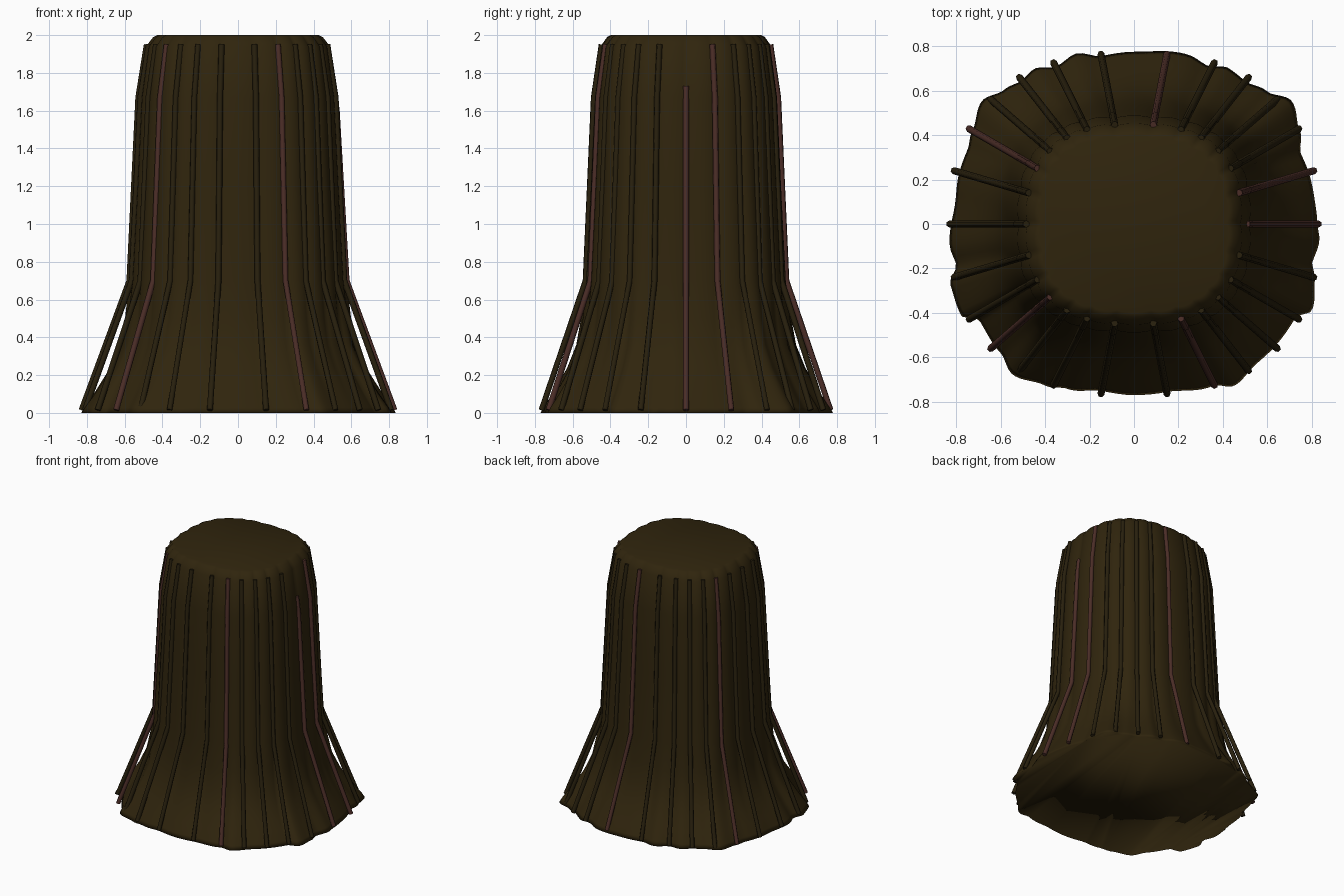
import bpy, bmesh, math

cube = bpy.data.objects.get("Cube")
if cube:
    bpy.data.objects.remove(cube, do_unlink=True)


def material(name, rgb):
    m = bpy.data.materials.new(name)
    m.use_nodes = True
    m.diffuse_color = (*rgb, 1)
    bsdf = m.node_tree.nodes["Principled BSDF"]
    bsdf.inputs["Base Color"].default_value = (*rgb, 1)
    bsdf.inputs["Roughness"].default_value = 0.9
    return m


bark = material("olive_brown_bark", (0.029, 0.018, 0.004))
dark = material("dark_brown_rib", (0.021, 0.014, 0.004))
red = material("reddish_brown_rib", (0.07, 0.026, 0.02))

# Rib directions: one quarter, mirrored all the way round
quarter = [16.5, 30, 41, 52, 63.5, 79]
half = [0] + quarter + [180 - a for a in reversed(quarter)]
angles = half + [a + 180 for a in half]
HALF_X, HALF_Y = 0.83, 0.77

# Uneven hem of the flare: (direction, radius)
hem = [(0, .825), (8, .82), (16, .82), (23, .815), (29, .855), (38, .9),
       (45, .845), (52, .815), (59, .82), (65, .785), (72, .8), (90, .775),
       (101, .77), (109, .81), (116, .79), (123, .83), (128, .82), (134, .84),
       (141, .88), (150, .84), (156, .82), (163, .82), (173, .81), (187, .835),
       (193, .82), (198, .87), (208, .88), (212, .82), (224, .835), (231, .87),
       (241, .83), (248, .8), (259, .765), (270, .77), (281, .77), (296, .81),
       (302, .857), (311, .836), (320, .84), (330, .84), (334, .89), (344, .85),
       (347, .82), (355, .838), (360, .825)]


def rounded_square(deg, power):
    a = math.radians(deg)
    total = abs(math.cos(a) / HALF_X) ** power + abs(math.sin(a) / HALF_Y) ** power
    return total ** (-1 / power)


def hem_radius(deg):
    for (a, ra), (b, rb) in zip(hem, hem[1:]):
        if a <= deg <= b:
            t = (deg - a) / (b - a)
            return ra + (rb - ra) * t * t * (3 - 2 * t)


def point(deg, r, z):
    a = math.radians(deg)
    return (r * math.cos(a), r * math.sin(a), z)


# Two outlines: the uneven hem, and the pleated shaft notched at every rib
STEPS = 8
outline = []
for a, b in zip(angles, angles[1:] + [360]):
    for s in range(STEPS):
        t = s / STEPS
        deg = a + (b - a) * t
        pleat = -0.02 + 0.024 * math.sin(math.pi * t) ** 0.8
        outline.append((deg, hem_radius(deg), rounded_square(deg, 2.65) * (1 + pleat)))

# Trunk: hem blended into shaft up a flared profile of (height, scale)
profile = [(0, 1), (0.03, 0.98), (0.1, 0.92), (0.17, 0.867), (0.24, 0.815),
           (0.36, 0.753), (0.5, 0.72), (0.7, 0.693), (1.2, 0.66),
           (1.67, 0.632), (1.94, 0.586), (1.99, 0.54), (2, 0.515)]
bm = bmesh.new()
rings = []
for z, k in profile:
    w = max(0, 1 - z / 0.7)
    rings.append([bm.verts.new(point(d, k * (h * w + p * (1 - w)), z))
                  for d, h, p in outline])
n = len(outline)
for low, high in zip(rings, rings[1:]):
    for i in range(n):
        j = (i + 1) % n
        bm.faces.new((low[i], low[j], high[j], high[i]))
bm.faces.new(rings[-1])
bm.faces.new(list(reversed(rings[0])))
mesh = bpy.data.meshes.new("trunk")
bm.to_mesh(mesh)
bm.free()
mesh.materials.append(bark)
trunk = bpy.data.objects.new("trunk", mesh)
bpy.context.collection.objects.link(trunk)


# Ribs: bent rods lying on the trunk and standing clear of its flare
def make_rib(index, deg):
    r = rounded_square(deg, 2.45)
    path = [(0.015, 1), (0.7, 0.695), (1.67, 0.638), (1.95, 0.584)]
    if index == 0:
        path[2:] = [(1.6, 0.632), (1.73, 0.612)]
    curve = bpy.data.curves.new("rib", "CURVE")
    curve.dimensions = "3D"
    curve.bevel_depth = 0.016
    curve.bevel_resolution = 1
    curve.use_fill_caps = True
    spline = curve.splines.new("POLY")
    spline.points.add(len(path) - 1)
    for p, (z, k) in zip(spline.points, path):
        p.co = (*point(deg, r * k, z), 1)
    curve.materials.append(red if index == 0 or index % 5 == 1 else dark)
    rib = bpy.data.objects.new(f"rib_{index + 1}", curve)
    bpy.context.collection.objects.link(rib)
    return rib


ribs = [make_rib(i, a) for i, a in enumerate(angles)]

# Turn the rods into meshes and smooth everything, rims included
bpy.ops.object.select_all(action="DESELECT")
for rib in ribs:
    rib.select_set(True)
bpy.context.view_layer.objects.active = ribs[0]
bpy.ops.object.convert(target="MESH")
trunk.select_set(True)
bpy.context.view_layer.objects.active = trunk
bpy.ops.object.shade_smooth()
